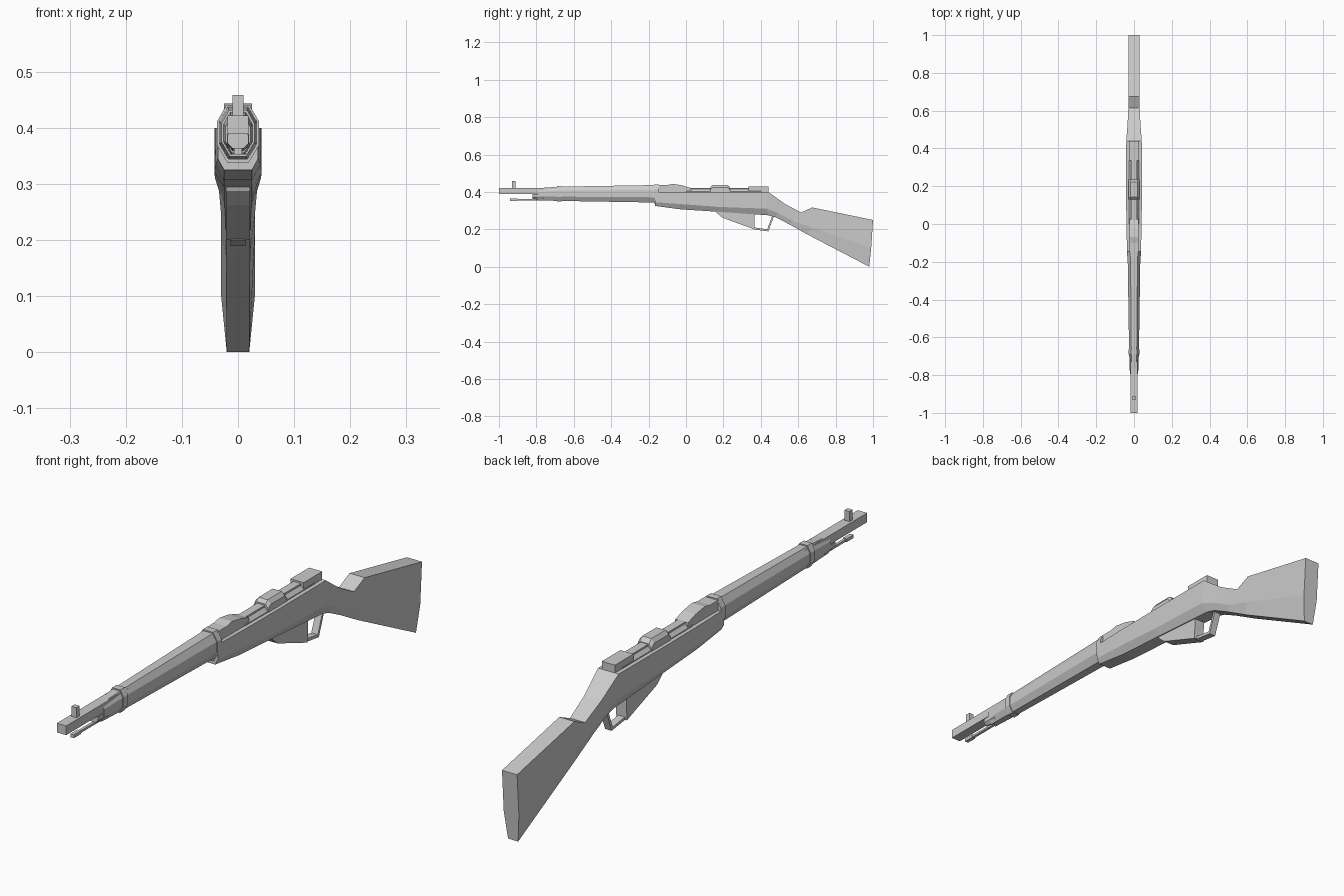
import bpy, bmesh

if "Cube" in bpy.data.objects:
    bpy.data.objects.remove(bpy.data.objects["Cube"])


def make(name, rings):
    """Skin a chain of equal-length point rings and cap both ends."""
    bm = bmesh.new()
    vs = [[bm.verts.new(p) for p in r] for r in rings]
    for a, b in zip(vs, vs[1:]):
        for i in range(len(a)):
            j = (i + 1) % len(a)
            bm.faces.new((a[i], a[j], b[j], b[i]))
    bm.faces.new(vs[0])
    bm.faces.new(vs[-1])
    bmesh.ops.recalc_face_normals(bm, faces=bm.faces)
    me = bpy.data.meshes.new(name)
    bm.to_mesh(me)
    bm.free()
    ob = bpy.data.objects.new(name, me)
    bpy.context.collection.objects.link(ob)
    return ob


def prism(name, profile, w):
    """Extrude a (y, z) side profile to half-width w."""
    return make(name, [[(x, y, z) for y, z in profile] for x in (-w, w)])


def box(name, y0, y1, z0, z1, w):
    return prism(name, [(y0, z0), (y1, z0), (y1, z1), (y0, z1)], w)


def mirrored(half):
    return half + [(-x, y, z) for x, y, z in reversed(half)]


def octagon(y, top, bot, w):
    h = top - bot
    return mirrored([(w * .55, y, top), (w, y, top - h * .28),
                     (w, y, bot + h * .3), (w * .5, y, bot)])


# Stock: top edge, crease and bottom edge (y, z), then half-widths
stock = [
    ((-.165, .40), (-.165, .345), (-.165, .325), .036, .025),
    ((-.03, .40), (-.03, .335), (-.03, .307), .040, .025),
    ((.16, .40), (.17, .32), (.17, .294), .042, .025),
    ((.44, .40), (.43, .31), (.44, .275), .041, .025),
    ((.53, .335), (.49, .288), (.48, .264), .034, .024),
    ((.615, .29), (.57, .245), (.55, .228), .030, .022),
    ((.675, .317), (.67, .212), (.65, .172), .030, .021),
    ((1.0, .25), (.99, .10), (.98, 0), .030, .020),
]
make("stock", [mirrored([(w, *t), (w, *c), (wb, *b)])
               for t, c, b, w, wb in stock])

# Forend and handguard
make("forend", [octagon(-.79, .42, .355, .022), octagon(-.68, .428, .352, .026),
                octagon(-.15, .437, .343, .034)])
make("forend_tip", [octagon(-.82, .395, .363, .019), octagon(-.76, .40, .355, .021)])
for name, y, top, bot, w in (("front_band", -.69, .432, .349, .029),
                             ("rear_band", -.17, .441, .337, .037)):
    make(name, [octagon(y, top, bot, w), octagon(y + .025, top, bot, w)])

# Barrel, sight and cleaning rod
box("barrel", -1, -.6, .389, .422, .0185)
box("front_sight", -.93, -.912, .42, .458, .010)
box("cleaning_rod", -.93, -.75, .354, .362, .005)
box("rod_head", -.94, -.90, .352, .364, .007)

# Receiver and bolt along the top
prism("rear_sight_base", [(-.15, .38), (.03, .38), (.025, .421), (-.02, .435),
                          (-.07, .443), (-.10, .437), (-.15, .437)], .025)
make("receiver", [octagon(.0, .416, .37, .027), octagon(.40, .416, .37, .027)])
box("bolt", .02, .36, .39, .422, .015)
make("bolt_collar", [mirrored([(.018, y, t), (.029, y, t - .014), (.029, y, .39)])
                     for y, t in ((.13, .427), (.142, .438), (.222, .438), (.236, .424))])
box("bolt_cocking_piece", .335, .44, .39, .428, .026)

# Magazine, trigger guard
prism("magazine", [(.16, .30), (.165, .287), (.195, .262), (.365, .20),
                   (.368, .30)], .021)
prism("trigger_guard", [(.36, .20), (.44, .189), (.472, .275), (.462, .275),
                        (.434, .20), (.36, .211)], .013)
